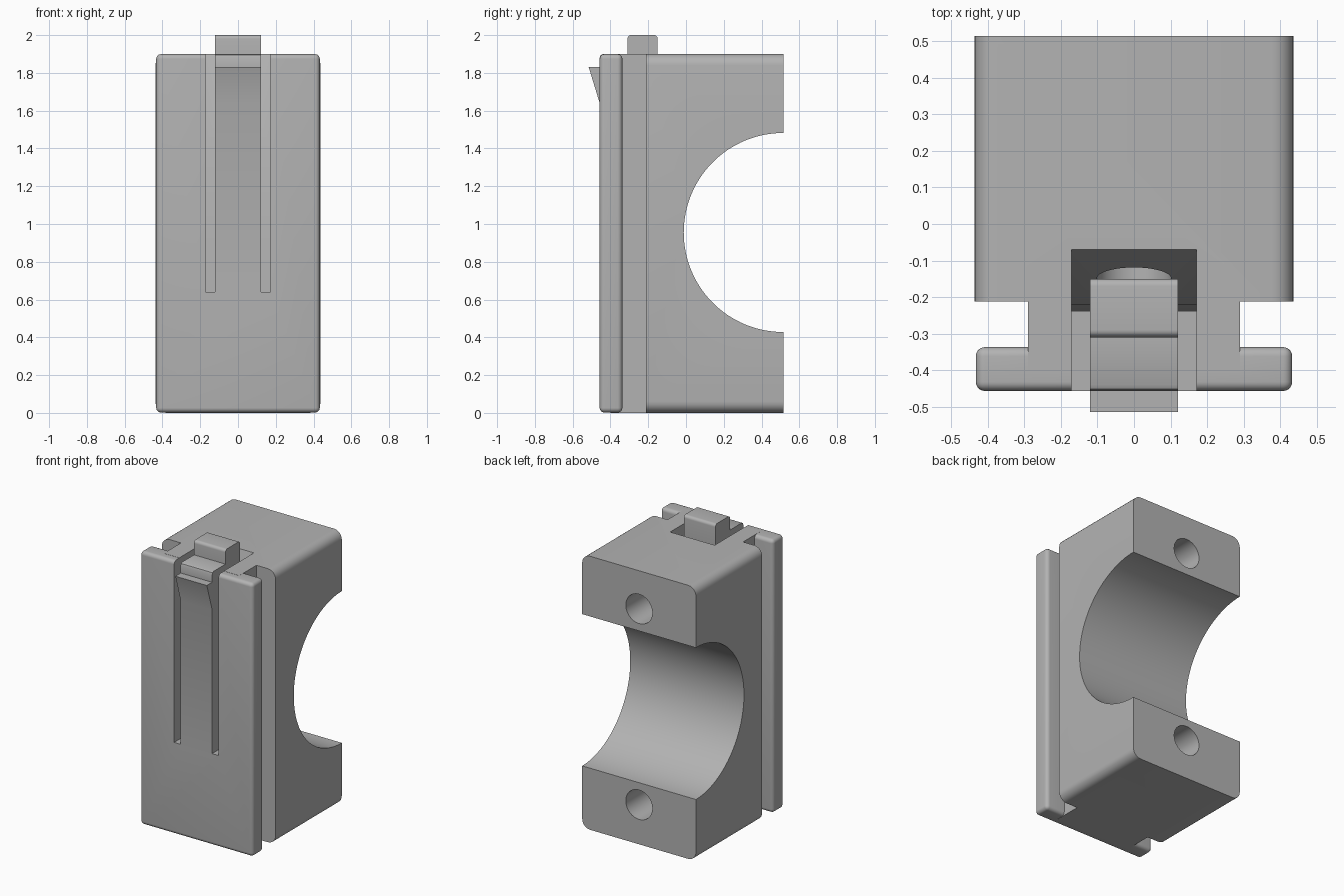
import bpy, bmesh, math
from mathutils import Matrix

if "Cube" in bpy.data.objects:
    bpy.data.objects.remove(bpy.data.objects["Cube"], do_unlink=True)

grey = bpy.data.materials.new("plain_grey")
grey.use_nodes = True
grey.diffuse_color = (0.45, 0.45, 0.45, 1)
grey.node_tree.nodes["Principled BSDF"].inputs["Base Color"].default_value = grey.diffuse_color


def finish(name, bm):
    mesh = bpy.data.meshes.new(name)
    bmesh.ops.recalc_face_normals(bm, faces=bm.faces)
    bm.to_mesh(mesh)
    bm.free()
    obj = bpy.data.objects.new(name, mesh)
    bpy.context.collection.objects.link(obj)
    mesh.materials.append(grey)
    return obj


def box(name, x, y, z, radius=0, rule=lambda e: True):
    """Box of half-width x, spanning y and z, with chosen edges rounded."""
    bm = bmesh.new()
    bmesh.ops.create_cube(bm, size=1)
    for v in bm.verts:
        v.co.x = x if v.co.x > 0 else -x
        v.co.y = y[v.co.y > 0]
        v.co.z = z[v.co.z > 0]
    if radius:
        bmesh.ops.bevel(bm, geom=[e for e in bm.edges if rule(e)], offset=radius,
                        segments=6, profile=0.5, affect='EDGES')
    return finish(name, bm)


def prism(name, x, outline):
    """Outline in (y, z) extruded across the half-width x."""
    bm = bmesh.new()
    face = bm.faces.new([bm.verts.new((-x, y, z)) for y, z in outline])
    out = bmesh.ops.extrude_face_region(bm, geom=[face])
    for v in out["geom"]:
        if isinstance(v, bmesh.types.BMVert):
            v.co.x = x
    return finish(name, bm)


def cylinder(name, radius, depth, centre, axis, segments):
    bm = bmesh.new()
    turn = Matrix.Rotation(math.pi / 2, 4, axis)
    bmesh.ops.create_cone(bm, cap_ends=True, segments=segments, radius1=radius, radius2=radius,
                          depth=depth, matrix=Matrix.Translation(centre) @ turn)
    return finish(name, bm)


def combine(target, other, operation):
    mod = target.modifiers.new(other.name, 'BOOLEAN')
    mod.operation, mod.solver, mod.object = operation, 'EXACT', other
    bpy.context.view_layer.objects.active = target
    bpy.ops.object.modifier_apply(modifier=mod.name)
    bpy.data.objects.remove(other, do_unlink=True)


def along(axis):
    return lambda e: abs((e.verts[0].co - e.verts[1].co)[axis]) > 1e-4


TOP, MID = 1.9, 0.955

# Main block with its lengthwise edges rounded, neck and front plate
body = box("clamp_body", 0.437, (-0.212, 0.515), (0, TOP), 0.06, along(1))
combine(body, box("neck", 0.29, (-0.40, -0.15), (0, TOP)), 'UNION')
combine(body, box("front_plate", 0.433, (-0.457, -0.337), (0.002, TOP - 0.001), 0.025), 'UNION')

# Round saddle and the two screw holes
combine(body, cylinder("saddle", 0.527, 2, (0, 0.515, MID), 'Y', 128), 'DIFFERENCE')
for side in (-1, 1):
    hole = cylinder("screw_hole", 0.102, 0.8, (0, 0.25, MID + side * 0.68), 'X', 48)
    combine(body, hole, 'DIFFERENCE')

# Pocket around the latch, leaning back towards the top
pocket = [(-0.6, 0.64), (-0.24, 0.64), (-0.22, 1.4), (-0.07, TOP), (-0.07, 2.1), (-0.6, 2.1)]
combine(body, prism("pocket", 0.171, pocket), 'DIFFERENCE')

# Springy latch tongue with hook, and its thumb tab
tongue = [(-0.457, 0.6), (-0.32, 0.6), (-0.30, 1.4), (-0.155, TOP - 0.03), (-0.155, TOP),
          (-0.44, TOP), (-0.452, TOP - 0.006), (-0.457, TOP - 0.02), (-0.457, 1.83),
          (-0.515, 1.83), (-0.457, 1.64)]
latch = prism("latch", 0.121, tongue)
tab = box("thumb_tab", 0.121, (-0.31, -0.15), (1.85, 2.0), 0.02,
          lambda e: along(0)(e) and e.verts[0].co.z > 1.9)
combine(latch, tab, 'UNION')
combine(body, latch, 'UNION')

bpy.ops.object.select_all(action='DESELECT')
body.select_set(True)
bpy.context.view_layer.objects.active = body
bpy.ops.object.shade_smooth_by_angle(angle=math.radians(30))
